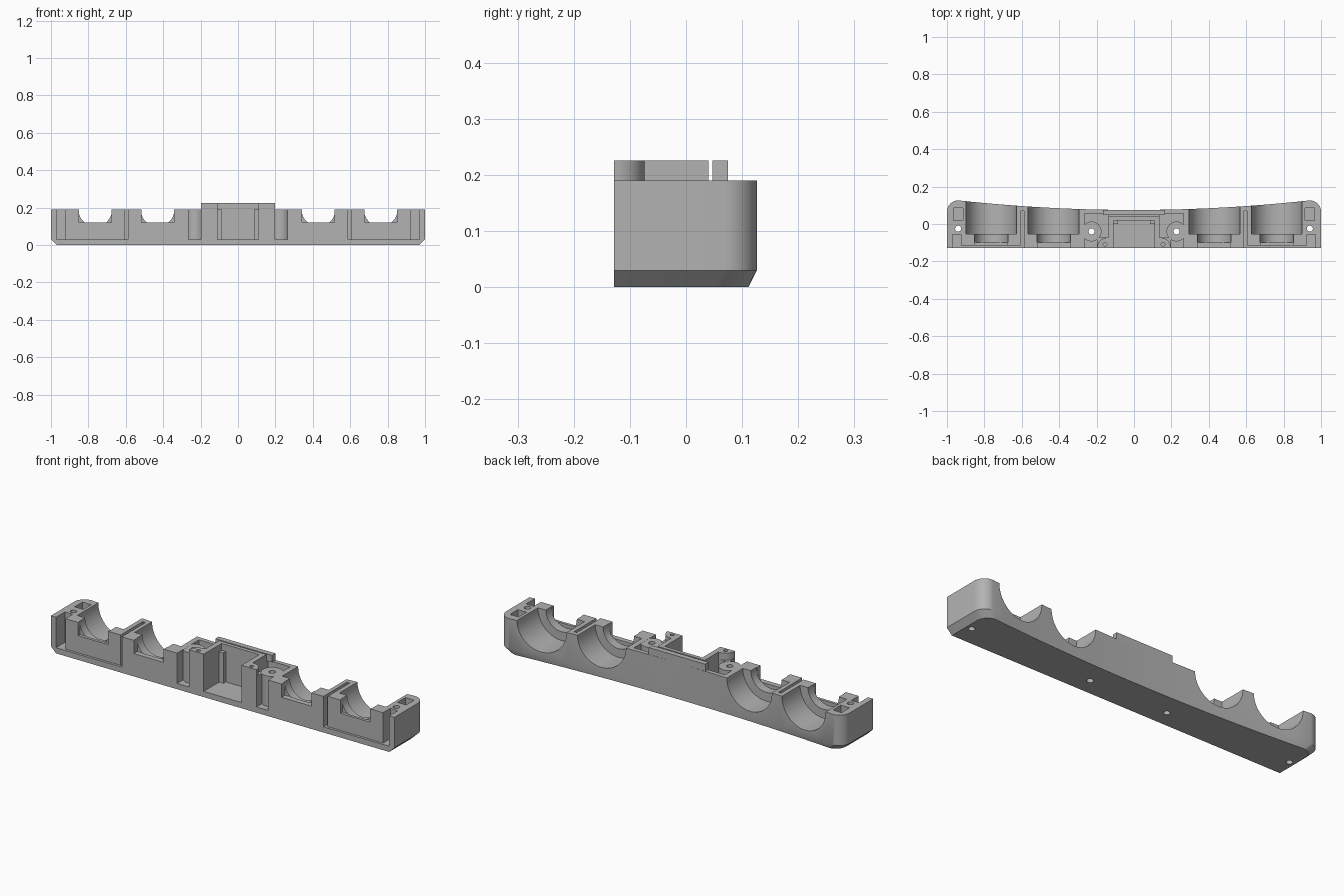
import bpy, bmesh, math

old = bpy.data.objects.get("Cube")
if old:
    bpy.data.objects.remove(old, do_unlink=True)

grey = bpy.data.materials.new("plain_grey")
grey.use_nodes = True
colour = (0.45, 0.45, 0.45, 1)
grey.diffuse_color = colour
grey.node_tree.nodes["Principled BSDF"].inputs["Base Color"].default_value = colour

FRONT, FLOOR, TOP, RAISED = -0.128, 0.03, 0.19, 0.226


def finish(name, bm):
    bmesh.ops.recalc_face_normals(bm, faces=bm.faces[:])
    mesh = bpy.data.meshes.new(name)
    bm.to_mesh(mesh)
    bm.free()
    mesh.materials.append(grey)
    obj = bpy.data.objects.new(name, mesh)
    bpy.context.collection.objects.link(obj)
    return obj


def loft(name, rings):
    """Closed solid through matching rings of points."""
    bm = bmesh.new()
    loops = [[bm.verts.new(p) for p in ring] for ring in rings]
    n = len(loops[0])
    for a, b in zip(loops, loops[1:]):
        for i in range(n):
            j = (i + 1) % n
            bm.faces.new((a[i], a[j], b[j], b[i]))
    bm.faces.new(loops[0])
    bm.faces.new(loops[-1])
    return finish(name, bm)


def box(name, x0, x1, y0, y1, z0, z1):
    corners = [(x0, y0), (x1, y0), (x1, y1), (x0, y1)]
    return loft(name, [[(x, y, z) for x, y in corners] for z in (z0, z1)])


def rod(name, x, y, r, z0, z1, n=32):
    turn = [2 * math.pi * i / n for i in range(n)]
    return loft(name, [[(x + r * math.cos(a), y + r * math.sin(a), z) for a in turn]
                       for z in (z0, z1)])


def bore(name, x, r, y0, y1, n=64):
    turn = [2 * math.pi * (i + 0.5) / n for i in range(n)]
    return loft(name, [[(x + r * math.cos(a), y, TOP + r * math.sin(a)) for a in turn]
                       for y in (y0, y1)])


def cut(target, cutter):
    cutter.hide_render = True
    mod = target.modifiers.new("cut", 'BOOLEAN')
    mod.operation, mod.solver, mod.object = 'DIFFERENCE', 'EXACT', cutter
    bpy.context.view_layer.objects.active = target
    bpy.ops.object.modifier_apply(modifier=mod.name)
    bpy.data.objects.remove(cutter, do_unlink=True)


def outline(half, inset, z):
    """Flat front, rounded rear corners, gently concave rear."""
    r, flat = 0.06, half - 0.06

    def rear(x):
        return 0.075 + 0.058 * x * x - inset * x * x

    right = [(half, FRONT)]
    for i in range(9):
        a = math.pi / 2 * i / 8
        right.append((flat + r * math.cos(a), rear(flat) - r + r * math.sin(a)))
    back = [(flat * (1 - i / 12), 0) for i in range(1, 24)]
    back = [(x, rear(x)) for x, _ in back]
    left = [(-x, y) for x, y in reversed(right)]
    return [(x, y, z) for x, y in right + back + left]


# Main body with chamfered underside
body = loft("body", [outline(0.97, 0.014, 0), outline(1, 0, FLOOR), outline(1, 0, TOP)])
parts = [body]


def cut_box(s, x0, x1, y0, y1, z0=FLOOR, z1=0.3):
    cut(body, box("cutter", min(s * x0, s * x1), max(s * x0, s * x1), y0, y1, z0, z1))


# Central open pocket
cut_box(1, -0.11, 0.11, -0.2, 0.0)
cut_box(1, -0.085, 0.085, -0.05, 0.02)

for s in (-1, 1):
    side = "left" if s > 0 else "right"
    # Half-round cradles, each with a stepped neck and a square front notch
    for x in (0.43, 0.763):
        cut(body, bore("cutter", s * x, 0.136, -0.053, 0.3))
        cut(body, bore("cutter", s * x, 0.09, -0.1, 0))
        cut_box(s, x - 0.087, x + 0.087, -0.2, -0.098, 0.12)
    # Front ledge, thin slot, end recess and rear corner slot
    cut_box(s, 0.595, 0.97, -0.2, -0.115)
    cut_box(s, 0.587, 0.603, -0.2, 0.07)
    cut_box(s, 0.925, 0.97, -0.2, -0.055)
    cut_box(s, 0.915, 0.965, 0.02, 0.085)
    # Cavity around the inner screw boss
    cut_box(s, 0.197, 0.265, -0.2, 0.055)
    cut_box(s, 0.137, 0.23, -0.073, 0.055)
    # Screw holes through the base
    cut(body, rod("cutter", s * 0.94, -0.025, 0.016, -0.1, 0.3))
    cut(body, rod("cutter", s * 0.227, -0.04, 0.016, -0.1, 0.3))
    cut(body, rod("cutter", s * 0.155, -0.108, 0.01, 0.1, 0.3))

    # Inner screw boss
    boss = rod("screw_boss_" + side, s * 0.227, -0.04, 0.053, 0.02, TOP - 0.0005, 40)
    cut(boss, rod("cutter", s * 0.227, -0.04, 0.016, -0.1, 0.3))
    # Raised front post with a rounded outer rear corner
    arc = [(0.142 + 0.055 * math.cos(a), FRONT + 0.055 * math.sin(a))
           for a in [math.pi / 2 * i / 10 for i in range(11)]]
    plan = [(0.11, FRONT)] + arc + [(0.11, FRONT + 0.055)]
    post = loft("post_" + side, [[(s * x, y, z) for x, y in plan] for z in (TOP, RAISED)])
    cut(post, rod("cutter", s * 0.155, -0.108, 0.01, 0.1, 0.3))
    # Raised pocket side wall
    xs = sorted((s * 0.11, s * 0.137))
    wall = box("pocket_wall_" + side, xs[0], xs[1], FRONT + 0.055, 0.04, TOP, RAISED)
    parts += [boss, post, wall]

# Raised pocket rear wall and rear lip
parts.append(box("pocket_rear_wall", -0.11, 0.11, 0.02, 0.04, TOP, RAISED))
parts.append(box("rear_lip", -0.165, 0.165, 0.047, 0.075, TOP, RAISED))

# Smooth the curved walls, keep the edges crisp
for obj in parts:
    bpy.ops.object.select_all(action='DESELECT')
    obj.select_set(True)
    bpy.context.view_layer.objects.active = obj
    bpy.ops.object.shade_smooth_by_angle(angle=math.radians(30))
